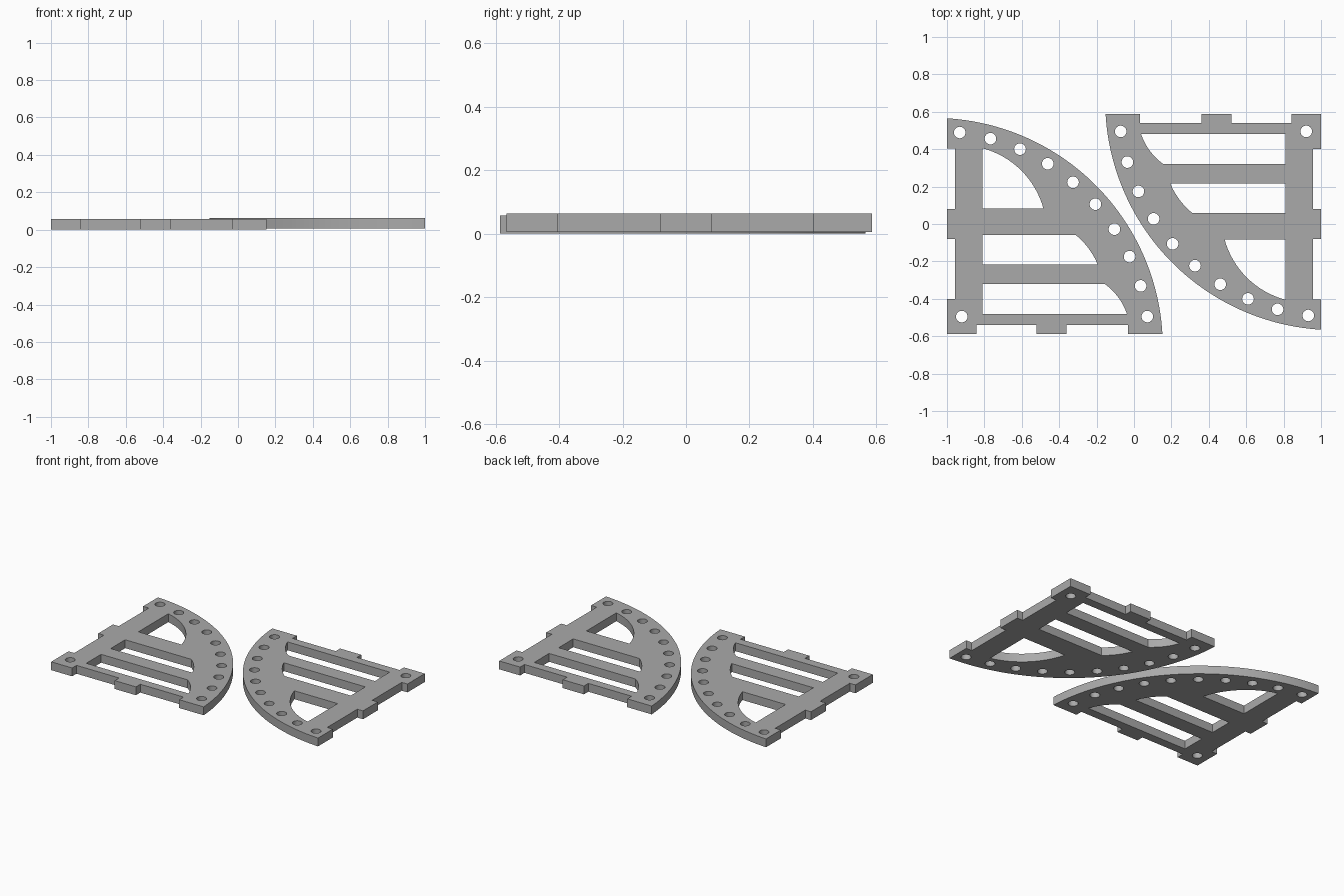
import bpy, bmesh
from math import sin, cos, pi, radians, sqrt
from mathutils import Vector, Matrix

cube = bpy.data.objects.get("Cube")
if cube:
    bpy.data.objects.remove(cube)

grey = bpy.data.materials.new("plain grey")
grey.use_nodes = True
colour = (0.4, 0.4, 0.4, 1)
grey.diffuse_color = colour
grey.node_tree.nodes["Principled BSDF"].inputs["Base Color"].default_value = colour

THICK = 0.057
HUB = Vector((-1.075, -0.66))     # centre of the outer arc and the hole ring
EDGE_R, RING_R, HOLE_R = 1.227, 1.158, 0.031


def arc(start, end, radius, steps):
    """Points of a clockwise arc from start to end."""
    a, b = Vector(start), Vector(end)
    chord = b - a
    right = Vector((chord.y, -chord.x)).normalized()
    centre = (a + b) / 2 + right * sqrt(radius ** 2 - (chord.length / 2) ** 2)
    spoke = a - centre
    turn = spoke.angle_signed(b - centre)   # clockwise positive
    return [centre + Matrix.Rotation(-turn * i / steps, 2) @ spoke
            for i in range(steps + 1)]


def circle(centre, radius, steps=32):
    return [Vector(centre) + radius * Vector((cos(2 * pi * i / steps), sin(2 * pi * i / steps)))
            for i in range(steps)]


def window(bottom, top, x_bottom, x_top, radius):
    """Opening with a straight left side and a curved right side."""
    left = -0.81
    points = arc((x_top, top), (x_bottom, bottom), radius, 16) + [Vector((left, bottom))]
    if x_top > left:
        points.append(Vector((left, top)))
    return points


# Outline: curved edge, then the notched bottom and left sides
S, B = -0.957, -0.54              # recessed left and bottom lines
LOW, HIGH = -0.587, 0.565
notched = [(-0.033, LOW), (-0.033, B), (-0.36, B), (-0.36, LOW), (-0.52, LOW), (-0.52, B),
           (-0.842, B), (-0.842, LOW), (-1, LOW), (-1, -0.4), (S, -0.4), (S, -0.08),
           (-1, -0.08), (-1, 0.08), (S, 0.08), (S, 0.405), (-1, 0.405)]
outline = arc((-1, HIGH), (0.152, LOW), EDGE_R, 64) + [Vector(p) for p in notched]

# Openings between the bars, the ring of holes and the corner hole
loops = [outline,
         window(0.082, 0.405, -0.484, -0.81, 0.46),
         window(-0.217, -0.06, -0.194, -0.31, 0.4),
         window(-0.48, -0.32, -0.038, -0.157, 0.33),
         circle((-0.921, -0.495), HOLE_R)]
for i in range(10):
    t = radians(7.1 + 8.3 * i)
    loops.append(circle(HUB + RING_R * Vector((sin(t), cos(t))), HOLE_R))


def bracket(name, angle, z):
    bm = bmesh.new()
    edges = []
    for loop in loops:
        verts = [bm.verts.new((p.x, p.y, 0)) for p in loop]
        edges += [bm.edges.new((verts[i - 1], verts[i])) for i in range(len(verts))]
    bmesh.ops.triangle_fill(bm, use_beauty=True, use_dissolve=False, edges=edges)
    grown = bmesh.ops.extrude_face_region(bm, geom=bm.faces[:], use_keep_orig=True)
    top = [g for g in grown["geom"] if isinstance(g, bmesh.types.BMVert)]
    bmesh.ops.translate(bm, verts=top, vec=(0, 0, THICK))
    bmesh.ops.recalc_face_normals(bm, faces=bm.faces[:])
    mesh = bpy.data.meshes.new(name)
    bm.to_mesh(mesh)
    bm.free()
    mesh.materials.append(grey)
    ob = bpy.data.objects.new(name, mesh)
    ob.rotation_euler.z = angle
    ob.location.z = z
    bpy.context.collection.objects.link(ob)
    bpy.ops.object.select_all(action='DESELECT')
    ob.select_set(True)
    bpy.context.view_layer.objects.active = ob
    bpy.ops.object.shade_smooth_by_angle(angle=radians(30))


bracket("right_quarter_bracket", 0, 0)
bracket("left_quarter_bracket", pi, 0.006)
